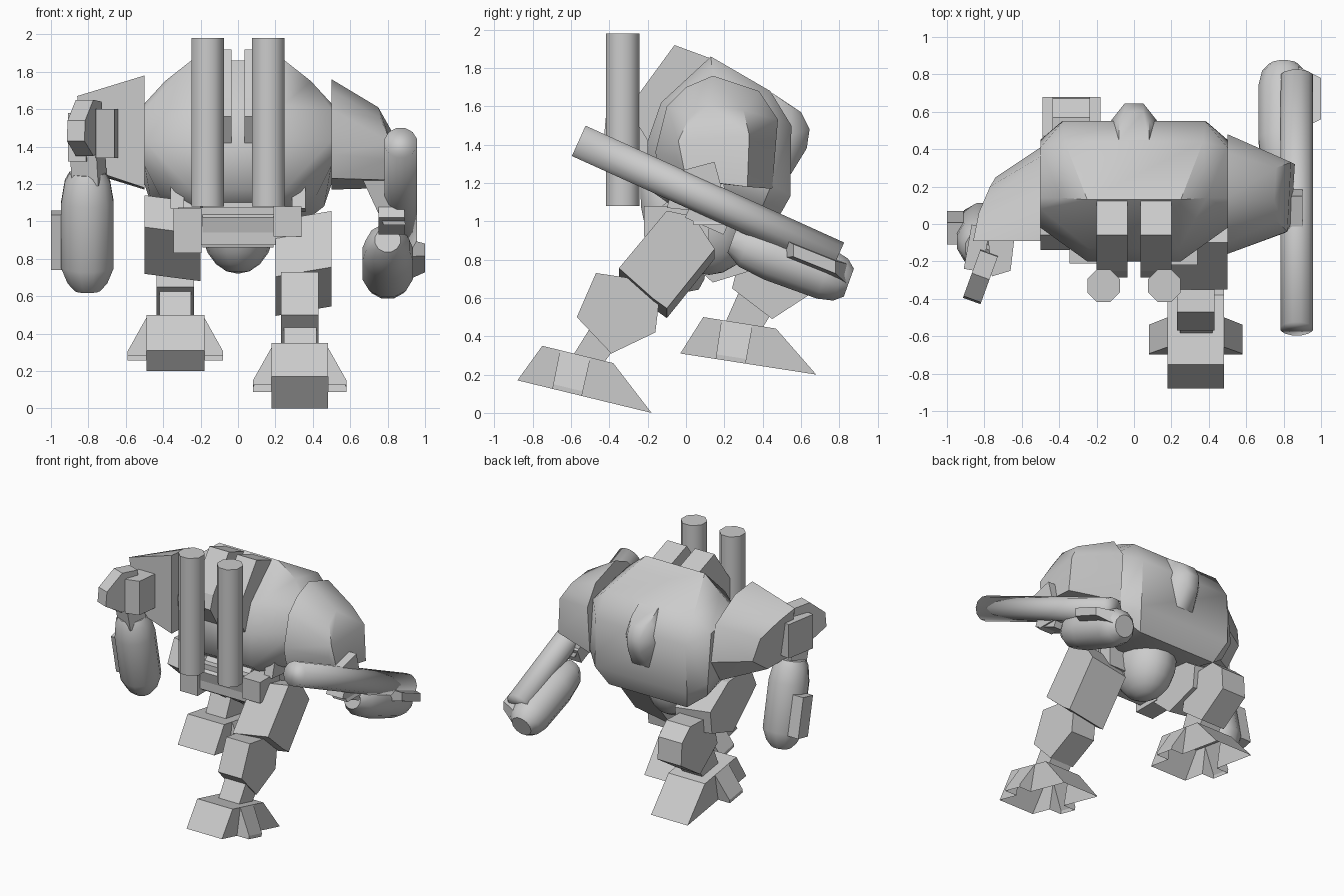
import bpy, bmesh, math
from mathutils import Vector, Matrix

if "Cube" in bpy.data.objects:
    bpy.data.objects.remove(bpy.data.objects["Cube"], do_unlink=True)

grey = bpy.data.materials.new("plain_grey")
grey.use_nodes = True
grey.diffuse_color = (0.6, 0.6, 0.6, 1)
grey.node_tree.nodes["Principled BSDF"].inputs["Base Color"].default_value = (0.6, 0.6, 0.6, 1)


def finish(name, bm, angle=25):
    bmesh.ops.recalc_face_normals(bm, faces=bm.faces)
    me = bpy.data.meshes.new(name)
    bm.to_mesh(me)
    bm.free()
    me.materials.append(grey)
    ob = bpy.data.objects.new(name, me)
    bpy.context.collection.objects.link(ob)
    bpy.ops.object.select_all(action='DESELECT')
    ob.select_set(True)
    bpy.context.view_layer.objects.active = ob
    bpy.ops.object.shade_smooth_by_angle(angle=math.radians(angle))
    return ob


def hull(name, points, angle=25):
    """Convex armour block around a few corner points."""
    bm = bmesh.new()
    for p in points:
        bm.verts.new(p)
    bmesh.ops.convex_hull(bm, input=bm.verts)
    loose = [v for v in bm.verts if not v.link_faces]
    bmesh.ops.delete(bm, geom=loose, context='VERTS')
    bmesh.ops.dissolve_limit(bm, angle_limit=0.03, verts=bm.verts, edges=bm.edges)
    return finish(name, bm, angle)


def prism(name, profile, x0, x1, roll=0.0):
    """Side profile (y, z) extruded along x, optionally sheared upward."""
    mid = (x0 + x1) / 2
    return hull(name, [(x, y, z + (x - mid) * roll) for x in (x0, x1) for y, z in profile], 10)


def box(name, centre, size, yaw=0, pitch=0):
    rot = Matrix.Rotation(math.radians(yaw), 3, 'Z') @ Matrix.Rotation(math.radians(pitch), 3, 'X')
    pts = [Vector(centre) + rot @ Vector((a * size[0] / 2, b * size[1] / 2, c * size[2] / 2))
           for a in (-1, 1) for b in (-1, 1) for c in (-1, 1)]
    return hull(name, pts, 10)


def tube(name, start, end, rings, sides=12, angle=40):
    """Rings of (fraction, radius) along an axis."""
    a, b = Vector(start), Vector(end)
    rot = (b - a).to_track_quat('Z', 'Y')
    pts = []
    for t, r in rings:
        for i in range(sides):
            w = 2 * math.pi * (i + 0.5) / sides
            pts.append(a.lerp(b, t) + rot @ Vector((r * math.cos(w), r * math.sin(w), 0)))
    return hull(name, pts, angle)


def ball(name, centre, radii, u=12, v=8):
    bm = bmesh.new()
    m = Matrix.Translation(centre) @ Matrix.Diagonal((*radii, 1))
    bmesh.ops.create_uvsphere(bm, u_segments=u, v_segments=v, radius=1, matrix=m)
    return finish(name, bm, 50)


def foot(name, profile, x0, x1):
    """Open-bottomed wedge with a hollow flared toe on each side."""
    toe, front, back, heel = [Vector((0, y, z)) for y, z in profile]
    bm = bmesh.new()

    def face(*pts):
        bm.faces.new([bm.verts.new(p) for p in pts])
    for lo, hi in ((toe, front), (front, back), (back, heel)):
        face(*[p + Vector((x, 0, 0)) for p, x in ((lo, x0), (lo, x1), (hi, x1), (hi, x0))])
    for x, out in ((x0, -0.1), (x1, 0.1)):
        s = Vector((x, 0, 0))
        o = Vector((x + out, 0, 0))
        t1, t2 = front.lerp(back, 0.25), front.lerp(back, 0.68)
        b1, b2 = toe.lerp(heel, 0.26), toe.lerp(heel, 0.48)
        lip1, lip2 = b1.lerp(t1, 0.12), b2.lerp(t2, 0.12)
        face(toe + s, front + s, t1 + s, b1 + s)
        face(b2 + s, t2 + s, back + s, heel + s)
        face(t1 + s, lip1 + o, lip2 + o, t2 + s)
        face(lip1 + o, b1 + o, b2 + o, lip2 + o)
        face(t1 + s, b1 + s, b1 + o, lip1 + o)
        face(t2 + s, lip2 + o, b2 + o, b2 + s)
    bmesh.ops.remove_doubles(bm, verts=bm.verts, dist=0.0005)
    finish(name, bm, 20)


# Torso hull: middle profile (x, y, z) and outer profile at the sides
middle = [(.25, .13, 1.86), (.37, .44, 1.68), (.38, .55, 1.5), (.39, .545, 1.13), (.33, .46, .98),
          (.22, 0, 1.03), (.25, -.2, 1.17), (.25, -.2, 1.42), (.24, -.13, 1.62)]
outer = [(.39, .14, 1.75), (.5, .14, 1.63), (.5, .41, 1.57), (.5, .45, 1.2), (.46, .4, 1.08),
         (.42, .05, 1.14), (.5, 0, 1.3), (.5, -.02, 1.43), (.5, .08, 1.6)]
hull("torso", [(s * x, y, z) for s in (-1, 1) for x, y, z in middle + outer], 36)
hull("back_hump", [(s * x, y, z) for s in (-1, 1) for x, y, z in (
     (.14, .47, 1.45), (.08, .45, 1.67), (.06, .5, 1.19), (.125, .55, 1.45), (.08, .55, 1.6),
     (.07, .55, 1.25), (.09, .59, 1.47), (.05, .6, 1.57), (.05, .645, 1.48), (.05, .63, 1.38))], 60)
ball("belly", (0, .12, .99), (.2, .24, .27), 16, 10)

# Twin cannons, their mounts and the lower struts
mount = [(.13, 1.85), (-.06, 1.92), (-.25, 1.66), (-.285, 1.56), (-.2, 1.42), (.05, 1.42)]
for side, s in (("left", 1), ("right", -1)):
    prism(side + "_cannon_mount", mount, s * .035, s * .2)
    tube(side + "_cannon", (s * .163, -.33, 1.08), (s * .163, -.33, 1.98), [(0, .094), (1, .094)],
         8, 60)
    prism(side + "_strut", [(-.04, 1.3), (.1, 1.3), (.1, 1.05), (-.1, 1.07)], s * .29, s * .36)

# Pelvis
box("pelvis", (.0, -.03, .975), (.64, .3, .2))
box("right_hip_box", (-.27, -.1, .95), (.15, .22, .24))
box("left_hip_box", (.265, -.1, 1.0), (.15, .24, .16))
prism("pelvis_front", [(-.2, 1.02), (-.1, 1.1), (.1, 1.1), (.1, .86), (-.16, .86)], -.19, .19)

# Left leg, stepping forward
foot("left_foot", [(-.88, .17), (-.75, .35), (-.38, .26), (-.18, 0)], .18, .48)
prism("left_ankle", [(-.59, .3), (-.49, .46), (-.34, .38), (-.43, .26)], .245, .42)
prism("left_shin", [(-.57, .5), (-.47, .73), (-.2, .69), (-.14, .59), (-.16, .42), (-.39, .31)],
      .23, .43)
prism("left_thigh", [(-.35, .73), (-.1, 1.03), (.04, 1.0), (.15, .83), (-.1, .52), (-.17, .57)],
      .2, .5, .17)

# Right leg, trailing
foot("right_foot", [(-.03, .31), (.09, .5), (.47, .44), (.68, .2)], -.49, -.18)
prism("right_ankle", [(.2, .46), (.28, .64), (.46, .54), (.39, .43)], -.42, -.25)
prism("right_shin", [(.24, .65), (.3, .89), (.57, .9), (.67, .81), (.68, .64), (.45, .49)],
      -.435, -.235)
prism("right_thigh", [(-.14, .95), (-.06, 1.12), (.2, 1.1), (.42, .95), (.4, .78), (.14, .7)],
      -.5, -.2, -.13)

# Left shoulder, raised arm link, long gun and its pod
hull("left_shoulder", [(.5, y, z) for y, z in ((-.13, 1.23), (-.16, 1.36), (-.1, 1.6), (0, 1.7),
     (.14, 1.76), (.38, 1.68), (.48, 1.53), (.45, 1.17))] +
     [(.8, -.05, 1.33), (.82, -.04, 1.42), (.76, .02, 1.55), (.75, .12, 1.61), (.76, .3, 1.58),
      (.84, .33, 1.45), (.86, .32, 1.18), (.84, 0, 1.22)], 35)
hull("left_arm_link", [(x + dx, y + dy, z) for x, y, z in ((.7, .08, 1.28), (.84, .14, .98))
     for dx in (-.06, .06) for dy in (-.1, .1)])
box("left_elbow", (.85, .08, 1.22), (.1, .18, .14), 0, 15)
box("left_hand", (.82, .12, 1.03), (.14, .22, .12), 0, -24)
tube("long_gun", (.87, -.56, 1.42), (.87, .79, .81), [(0, .09), (1, .09)], 12, 180)
tube("left_pod", (.8, .24, .9), (.8, .85, .68),
     [(0, .07), (.12, .12), (.35, .14), (.8, .14), (.93, .12), (1, .08)])
hull("left_pod_plate", [(x, y, z + dz) for x, y0, y1, h in ((.88, .5, .84, .08), (1, .56, .78, .05))
     for y, z in ((y0, .89 - (y0 - .5) * .4), (y1, .89 - (y1 - .5) * .4)) for dz in (-h, h * .3)])

# Right shoulder with a flat front, fist and hanging pod
hull("right_shoulder", [(-.5, y, z) for y, z in ((-.09, 1.18), (-.09, 1.78), (.12, 1.76),
     (.36, 1.62), (.41, 1.35), (.3, 1.17))] +
     [(-.8, -.09, 1.28), (-.86, -.09, 1.67), (-.83, .06, 1.62), (-.77, .2, 1.52),
      (-.74, .25, 1.36), (-.76, .1, 1.25)], 35)
hull("right_fist", [Vector((-.82, -.28, 1.48)) + Matrix.Rotation(math.radians(-20), 3, 'Z')
     @ Vector((sx, y, z)) for sx in (-.05, .05) for y, z in
     ((-.14, -.05), (-.13, .06), (0, .17), (.13, .16), (.15, -.1), (0, -.13))])
hull("right_knuckle", [(x, y, z) for x, y in ((-.64, -.08), (-.66, -.25), (-.76, -.28), (-.78, -.08))
     for z in (1.34, 1.6)])
box("right_elbow", (-.84, -.13, 1.45), (.1, .24, .26), -10)
box("right_wrist", (-.8, -.16, 1.3), (.15, .14, .2), -20, 10)
tube("right_pod", (-.805, -.13, 1.26), (-.805, .0, .63),
     [(0, .1), (.07, .125), (.25, .145), (.8, .145), (.93, .11), (1, .07)])
box("right_pod_plate", (-.95, -.02, .9), (.1, .12, .3), 0, 12)
